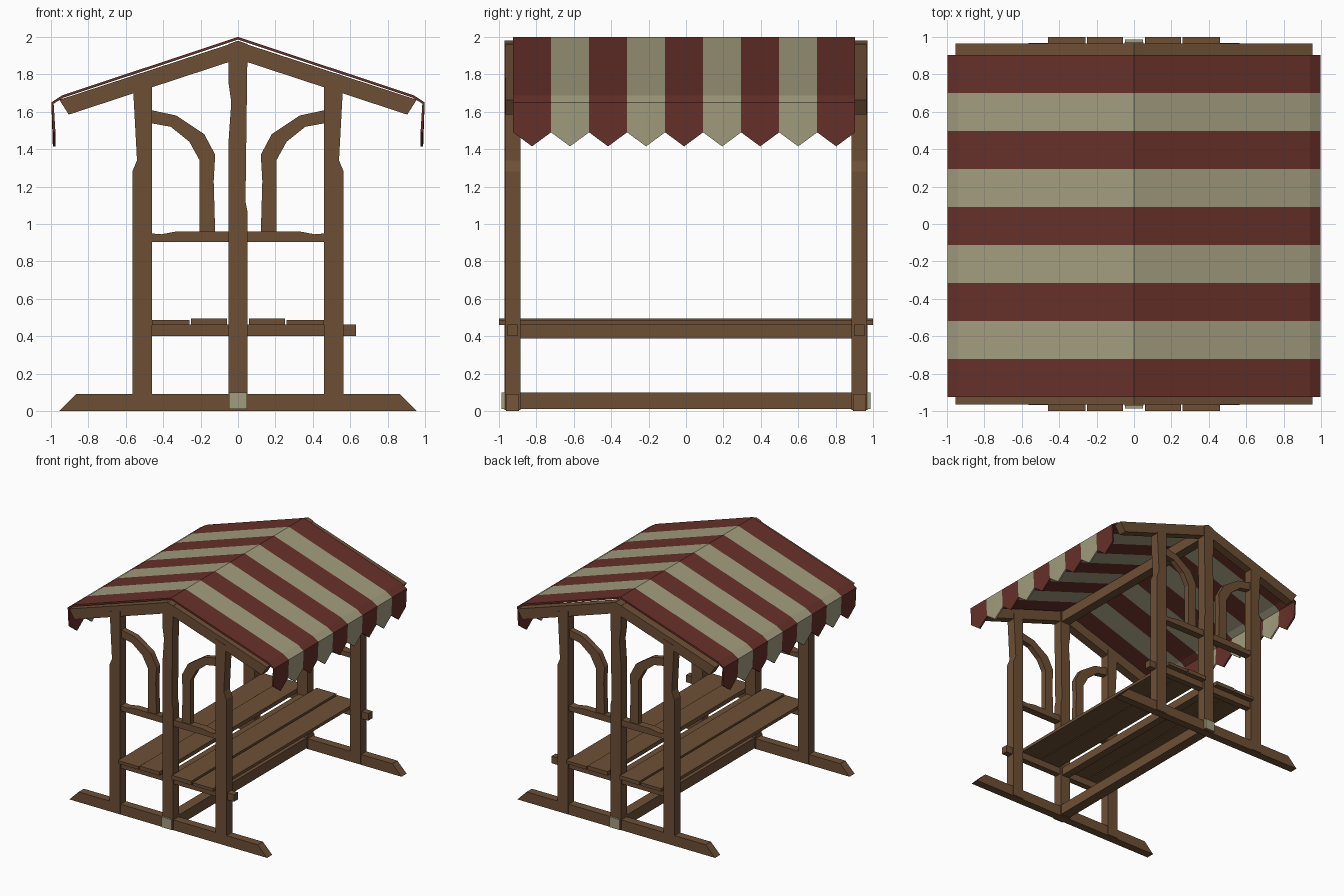
import bpy, bmesh

if "Cube" in bpy.data.objects:
    bpy.data.objects.remove(bpy.data.objects["Cube"])


def material(name, rgb):
    m = bpy.data.materials.new(name)
    m.diffuse_color = (*rgb, 1)
    m.use_nodes = True
    m.node_tree.nodes["Principled BSDF"].inputs["Base Color"].default_value = m.diffuse_color
    return m


WOOD = material("wood", (0.155, 0.078, 0.036))
RED = material("red_cloth", (0.135, 0.03, 0.022))
CREAM = material("cream", (0.36, 0.335, 0.21))


def finish(name, bm, mats):
    me = bpy.data.meshes.new(name)
    bm.to_mesh(me)
    bm.free()
    for m in mats:
        me.materials.append(m)
    ob = bpy.data.objects.new(name, me)
    bpy.context.collection.objects.link(ob)
    return ob


def prism(name, pts, y0, y1, mat=WOOD):
    """Extrude an x-z outline from y0 to y1."""
    bm = bmesh.new()
    f = bm.faces.new([bm.verts.new((x, y0, z)) for x, z in pts])
    r = bmesh.ops.extrude_face_region(bm, geom=[f])
    bmesh.ops.translate(bm, vec=(0, y1 - y0, 0),
                        verts=[v for v in r["geom"] if isinstance(v, bmesh.types.BMVert)])
    bmesh.ops.recalc_face_normals(bm, faces=bm.faces)
    return finish(name, bm, [mat])


def box(name, x0, x1, y0, y1, z0, z1, mat=WOOD):
    return prism(name, [(x0, z0), (x1, z0), (x1, z1), (x0, z1)], y0, y1, mat)


# Outlines of the end frame, right-hand half where it is mirrored
FOOT = [(-0.955, 0), (0.955, 0), (0.865, 0.09), (-0.865, 0.09)]
SIDE_POST = [(0.46, 0.005), (0.565, 0.005), (0.565, 1.28), (0.54, 1.34),
             (0.56, 1.71), (0.56, 1.75), (0.46, 1.78), (0.46, 1.3)]
CENTRE_POST = [(-0.05, 0.005), (0.05, 0.005), (0.05, 1.07), (0.04, 1.12), (0.05, 1.88),
               (0.05, 1.962), (0, 1.98), (-0.05, 1.962), (-0.05, 1.75),
               (-0.036, 1.65), (-0.05, 1.45), (-0.05, 0.13)]
RAFTER = [(0.03, 1.872), (0.905, 1.585), (0.955, 1.664), (0.03, 1.966)]
BRACE = [(0.47, 1.61), (0.33, 1.58), (0.18, 1.48), (0.122, 1.37), (0.13, 1.23), (0.122, 0.95),
         (0.205, 0.95), (0.205, 1.34), (0.26, 1.44), (0.36, 1.52), (0.47, 1.54)]
RAIL = [(-0.47, 0.905), (0.47, 0.905), (0.47, 0.95), (0.41, 0.945), (0.33, 0.96),
        (-0.33, 0.96), (-0.41, 0.945), (-0.47, 0.95)]

# Two end frames
for s, end in ((-1, "front"), (1, "back")):
    prism(end + "_foot", FOOT, s * 0.892, s * 0.963)
    prism(end + "_centre_post", CENTRE_POST, s * 0.885, s * 0.97)
    prism(end + "_arm_rail", RAIL, s * 0.895, s * 0.96)
    box(end + "_seat_bearer", -0.47, 0.63, s * 0.9, s * 0.955, 0.4, 0.462)
    box(end + "_tie_end", -0.048, 0.048, s * 0.965, s * 0.987, 0.01, 0.1, CREAM)
    for k, side in ((-1, "left"), (1, "right")):
        for part, pts, a, b in (("post", SIDE_POST, 0.885, 0.968),
                                ("rafter", RAFTER, 0.89, 0.965),
                                ("brace", BRACE, 0.9, 0.95)):
            prism(f"{end}_{side}_{part}", [(k * x, z) for x, z in pts], s * a, s * b)

# Beams joining the frames
box("bottom_tie", -0.045, 0.045, -0.9, 0.9, 0.01, 0.1)
box("seat_centre_beam", -0.035, 0.035, -0.89, 0.89, 0.387, 0.46)
box("ridge_beam", -0.04, 0.04, -0.89, 0.89, 1.86, 1.955)

# Seat planks
for i, (x0, x1, top) in enumerate(((-0.46, -0.26, 0.486), (-0.25, -0.06, 0.494),
                                   (0.06, 0.25, 0.496), (0.26, 0.46, 0.486))):
    box(f"seat_plank_{i + 1}", x0, x1, -1, 1, 0.46, top)

# Striped canopy with a pointed valance, nine stripes
half = [(0, 2.0), (0.94, 1.688), (0.998, 1.65), (0.99, None)]
profile = [(-x, z) for x, z in half[:0:-1]] + half
bm = bmesh.new()
Y0, W, N = -0.925, 0.2033, 9
grid = []
for j in range(2 * N + 1):
    hem = 1.415 if j % 2 else 1.49
    grid.append([bm.verts.new((x, Y0 + j * W / 2, hem if z is None else z)) for x, z in profile])
for j in range(2 * N):
    for i in range(len(profile) - 1):
        f = bm.faces.new((grid[j][i], grid[j][i + 1], grid[j + 1][i + 1], grid[j + 1][i]))
        f.material_index = (j // 2) % 2
canopy = finish("canopy", bm, [RED, CREAM])
sol = canopy.modifiers.new("thickness", "SOLIDIFY")
sol.thickness = 0.014
sol.offset = -1
